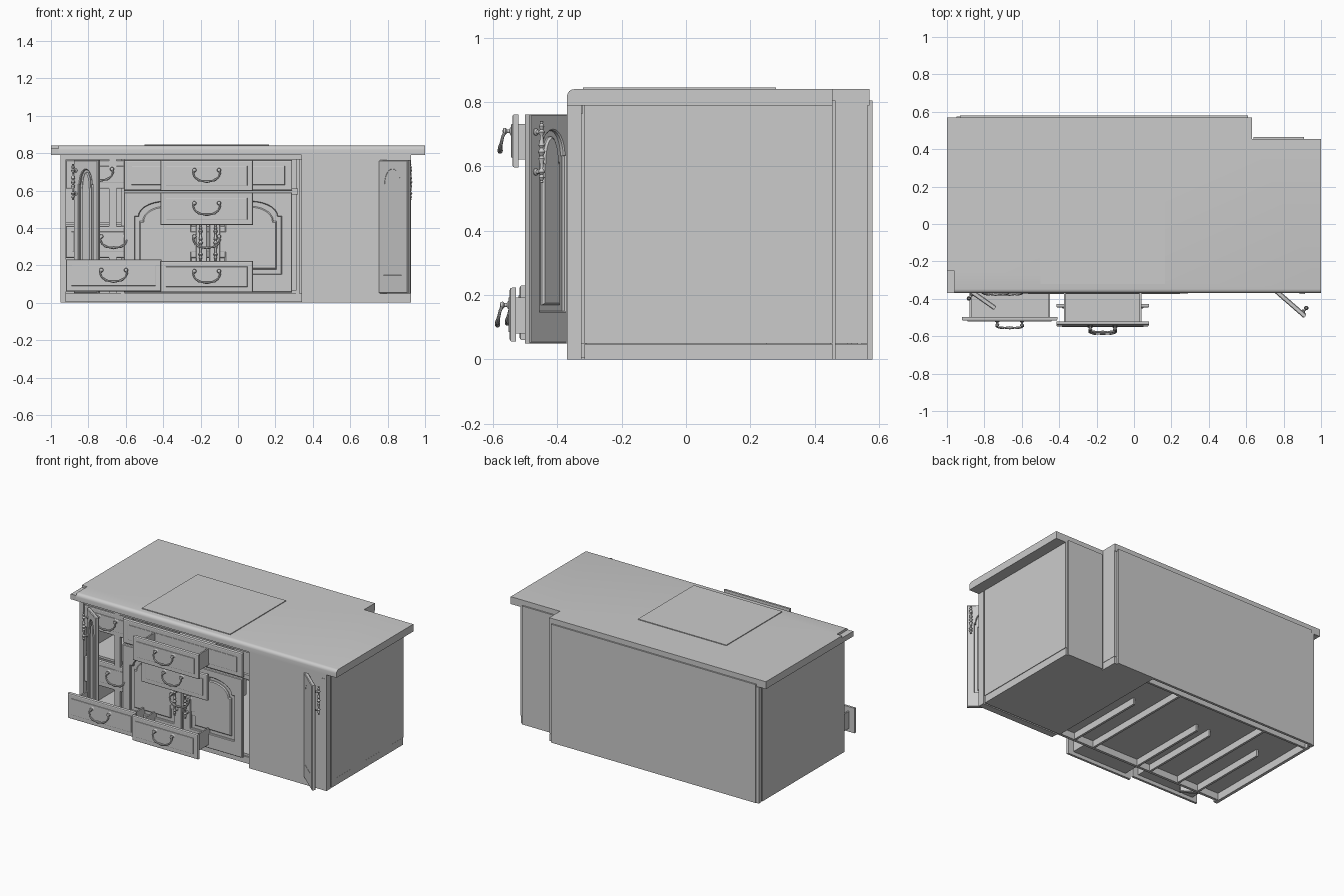
import bpy, bmesh
from math import sin, cos, pi, radians
from mathutils import Matrix, Vector

if "Cube" in bpy.data.objects:
    bpy.data.objects.remove(bpy.data.objects["Cube"])

I = Matrix.Identity(4)

def finish(bm, name, M=I, smooth=False):
    bmesh.ops.recalc_face_normals(bm, faces=bm.faces)
    me = bpy.data.meshes.new(name)
    bm.to_mesh(me)
    bm.free()
    ob = bpy.data.objects.new(name, me)
    bpy.context.collection.objects.link(ob)
    ob.matrix_world = M
    if smooth:
        bpy.ops.object.select_all(action='DESELECT')
        ob.select_set(True)
        bpy.context.view_layer.objects.active = ob
        bpy.ops.object.shade_smooth_by_angle(angle=radians(40))
    return ob

def box(name, x0, x1, y0, y1, z0, z1, bevel=0, M=I):
    bm = bmesh.new()
    bmesh.ops.create_cube(bm, size=1)
    for v in bm.verts:
        v.co = ((x0 + x1) / 2 + v.co.x * (x1 - x0), (y0 + y1) / 2 + v.co.y * (y1 - y0),
                (z0 + z1) / 2 + v.co.z * (z1 - z0))
    if bevel:
        edges = [e for e in bm.edges if all(abs(v.co.y - y0) < 1e-5 for v in e.verts)]
        bmesh.ops.bevel(bm, geom=edges, offset=bevel, segments=2, profile=0.5, affect='EDGES')
    return finish(bm, name, M)

def prism(name, pts, z0, z1, front_round=0):
    bm = bmesh.new()
    f = bm.faces.new([bm.verts.new((x, y, z0)) for x, y in pts])
    r = bmesh.ops.extrude_face_region(bm, geom=[f])
    for v in r['geom']:
        if isinstance(v, bmesh.types.BMVert):
            v.co.z = z1
    if front_round:
        ym = min(p[1] for p in pts)
        edges = [e for e in bm.edges if all(v.co.z > z1 - 1e-5 and v.co.y < ym + 1e-5 for v in e.verts)]
        bmesh.ops.bevel(bm, geom=edges, offset=front_round, segments=4, profile=0.5, affect='EDGES')
    return finish(bm, name, smooth=bool(front_round))

def from_curve(cu, name, M):
    tmp = bpy.data.objects.new(name + "_curve", cu)
    bpy.context.collection.objects.link(tmp)
    me = bpy.data.meshes.new_from_object(tmp.evaluated_get(bpy.context.evaluated_depsgraph_get()))
    bpy.data.objects.remove(tmp)
    bm = bmesh.new()
    bm.from_mesh(me)
    bmesh.ops.remove_doubles(bm, verts=bm.verts, dist=1e-5)
    return finish(bm, name, M, True)

def flat(name, loops, y, half, bevel, M):
    """Filled xz outlines (later ones are holes), facing -y."""
    cu = bpy.data.curves.new(name, 'CURVE')
    cu.dimensions = '2D'
    cu.fill_mode = 'BOTH'
    cu.extrude, cu.bevel_depth, cu.bevel_resolution, cu.offset = half, bevel, 0, -bevel
    for pts in loops:
        s = cu.splines.new('POLY')
        s.points.add(len(pts) - 1)
        s.use_cyclic_u = True
        for p, (x, z) in zip(s.points, pts):
            p.co = (x, z, 0, 1)
    return from_curve(cu, name, M @ Matrix.Translation((0, y, 0)) @ Matrix.Rotation(pi / 2, 4, 'X'))

def lathe(name, prof, M):
    bm = bmesh.new()
    vs = [bm.verts.new((r, 0, z)) for r, z in prof]
    es = [bm.edges.new(p) for p in zip(vs, vs[1:])]
    bmesh.ops.spin(bm, geom=vs + es, cent=(0, 0, 0), axis=(0, 0, 1), angle=2 * pi, steps=12)
    bmesh.ops.remove_doubles(bm, verts=bm.verts, dist=1e-5)
    return finish(bm, name, M, True)

def bail_handle(name, M):
    """Hanging drawer pull: two knobs and a drooping bar with beads."""
    cu = bpy.data.curves.new(name, 'CURVE')
    cu.dimensions = '3D'
    cu.bevel_depth, cu.bevel_resolution, cu.use_fill_caps = 0.006, 2, True
    path = [(.066, -.022, .03, .9), (.072, -.03, .012, .8), (.062, -.035, -.01, .9), (.042, -.038, -.024, 1.3),
            (.028, -.038, -.028, .8), (.014, -.038, -.03, 1.1)]
    pts = [(-x, y, z, r) for x, y, z, r in path] + [(0, -.038, -.031, 1.5)] + path[::-1]
    s = cu.splines.new('POLY')
    s.points.add(len(pts) - 1)
    for p, (x, y, z, r) in zip(s.points, pts):
        p.co, p.radius = (x, y, z, 1), r
    from_curve(cu, name + "_bar", M)
    for x in (-.066, .066):
        lathe(name + "_knob", [(0, -.002), (.014, 0), (.014, .004), (.006, .009), (.006, .016), (.011, .021), (.009, .028), (0, .031)],
              M @ Matrix.Translation((x, 0, .03)) @ Matrix.Rotation(pi / 2, 4, 'X'))

def bar_handle(name, M):
    """Upright turned door pull with two feet."""
    half = [(.0045, .088), (.009, .08), (.005, .07), (.011, .062), (.005, .052), (.006, .035), (.01, .02), (.005, .012), (.012, 0)]
    prof = [(0, .097), (.006, .095)] + half
    prof += [(r, -z) for r, z in prof[-2::-1]]
    lathe(name + "_bar", prof, M @ Matrix.Translation((0, -.026, 0)))
    for z in (-.062, .062):
        lathe(name + "_foot", [(0, 0), (.011, 0), (.011, .004), (.006, .008), (.006, .026)],
              M @ Matrix.Translation((0, 0, z)) @ Matrix.Rotation(pi / 2, 4, 'X'))

def drawer(name, x0, x1, z0, z1, y, depth):
    """Drawer with front face at y, and an open tray reaching back by depth."""
    box(name + "_front", x0, x1, y, y + .02, z0, z1, .007)
    box(name + "_raised_field", x0 + .03, x1 - .03, y - .004, y + .01, z0 + .03, z1 - .03, .003)
    bail_handle(name + "_handle", Matrix.Translation(((x0 + x1) / 2, y, (z0 + z1) / 2)))
    a, b, c, d, yb = x0 + .04, x1 - .04, z0 + .025, z1 - .03, y + depth
    if depth:
        box(name + "_tray_bottom", a, b, y + .02, yb, c, c + .008)
        box(name + "_tray_back", a, b, yb - .01, yb, c, d)
        for sx in (a, b - .01):
            box(name + "_tray_side", sx, sx + .01, y + .02, yb, c, d)

def arch(x0, x1, z0, z1, drop):
    cx, w = (x0 + x1) / 2, (x1 - x0) / 2
    top = [(cx + w * .88 * cos(a), z1 - drop + drop * sin(a)) for a in [pi * i / 14 for i in range(15)]]
    return [(x0, z0), (x1, z0), (x1, z1 - drop)] + top + [(x0, z1 - drop)]

def door(name, w, z0, z1, hinge, angle, hx, hz):
    """Arched raised panel door, reaching -x from its hinge when closed."""
    M = Matrix.Translation((*hinge, 0)) @ Matrix.Rotation(radians(angle), 4, 'Z')
    m, drop = min(.06, .22 * w), .08
    rect = [(-w, z0), (0, z0), (0, z1), (-w, z1)]
    flat(name + "_frame", [rect, arch(-w + m, -m, z0 + .1, z1 - .05, drop)], -.0125, .0085, .004, M)
    box(name + "_backing", -w + .005, -.005, -.01, -.001, z0 + .005, z1 - .005, M=M)
    g = .4 * m
    flat(name + "_panel", [arch(-w + m + g, -m - g, z0 + .1 + g, z1 - .05 - g, drop)], -.013, .003, .006, M)
    bar_handle(name + "_handle", M @ Matrix.Translation((hx, -.024, hz)))

# Worktop and flush hob
prism("worktop", [(-.96, -.37), (1, -.37), (1, .455), (.63, .455), (.63, .57), (-1, .57), (-1, -.25), (-.96, -.25)],
      .79, .84, .022)
box("worktop_left_lip", -1, -.96, -.369, -.25, .79, .825)
box("hob", -.5, .165, -.32, .28, .838, .845)

# Right cabinet with stepped back, and its front slab
step = [(.325, -.315), (.925, -.315), (.925, .455), (.63, .455), (.63, .565), (.325, .565)]
prism("right_cabinet", step, .05, .79)
prism("right_plinth", [(x - .002 * (x > .9), y) for x, y in step], 0, .048)
box("right_front_slab", .34, .925, -.37, -.325, 0, .79)
box("right_corner_strip", .885, .915, -.373, -.36, .05, .76)

# Back panels
box("main_back_panel", -.93, .61, .563, .58, 0, .805)
box("stepped_back_panel", .64, .91, .45, .465, 0, .805)
box("left_rear_post", -.95, -.93, .545, .575, 0, .79)

# Left and middle carcass boards
box("left_side", -.95, -.93, -.315, .535, 0, .79)
for x in (-.625, .31):
    box("divider", x, x + .018, -.325, .563, .05, .79)
box("carcass_floor", -.93, .33, -.32, .563, .05, .065)
box("left_shelf", -.93, -.625, -.31, .563, .415, .43)
box("left_stile", -.69, -.65, -.34, -.32, .05, .79)
box("left_edge_stile", -.95, -.92, -.345, -.315, 0, .79)
box("top_rail", -.95, .34, -.34, -.32, .765, .79)
box("middle_rail", -.61, .32, -.335, -.315, .58, .61)

# Plinth boards under the carcass, open below
box("front_plinth", -.95, .34, -.33, -.312, .005, .05)
box("rear_plinth", -.93, .325, .5, .515, .005, .05)
for x in (-.78, -.62, -.4, -.3, .05, .2):
    box("plinth_rib", x, x + .015, -.31, .5 if x in (-.62, .05) else .25, .005, .05)

# Left drawer stack
drawer("left_drawer_top", -.92, -.56, .61, .76, -.338, .4)
drawer("left_drawer_middle", -.92, -.41, .24, .41, -.338, .4)
drawer("left_drawer_bottom", -.92, -.41, .06, .23, -.517, .5)

# Middle front: wide drawer face and two arched doors
box("wide_drawer_front", -.61, .29, -.37, -.348, .6, .762, .007)
box("wide_drawer_field", -.57, .25, -.373, -.36, .63, .732, .003)
door("middle_door_left", .445, .055, .59, (-.165, -.347), 0, -.035, .32)
door("middle_door_right", .445, .055, .59, (.29, -.347), 0, -.41, .32)

# Middle drawer stack, partly pulled out
drawer("middle_drawer_top", -.415, .08, .597, .762, -.54, .5)
drawer("middle_drawer_second", -.415, .08, .415, .59, -.447, .45)
drawer("middle_drawer_third", -.415, .08, .24, .41, -.365, .4)
drawer("middle_drawer_bottom", -.415, .08, .055, .223, -.548, .5)

# Swung open side doors
door("right_door", .215, .05, .762, (.745, -.362), 139, -.19, .645)
door("left_door", .16, .05, .762, (-.735, -.44), -35, -.145, .645)
